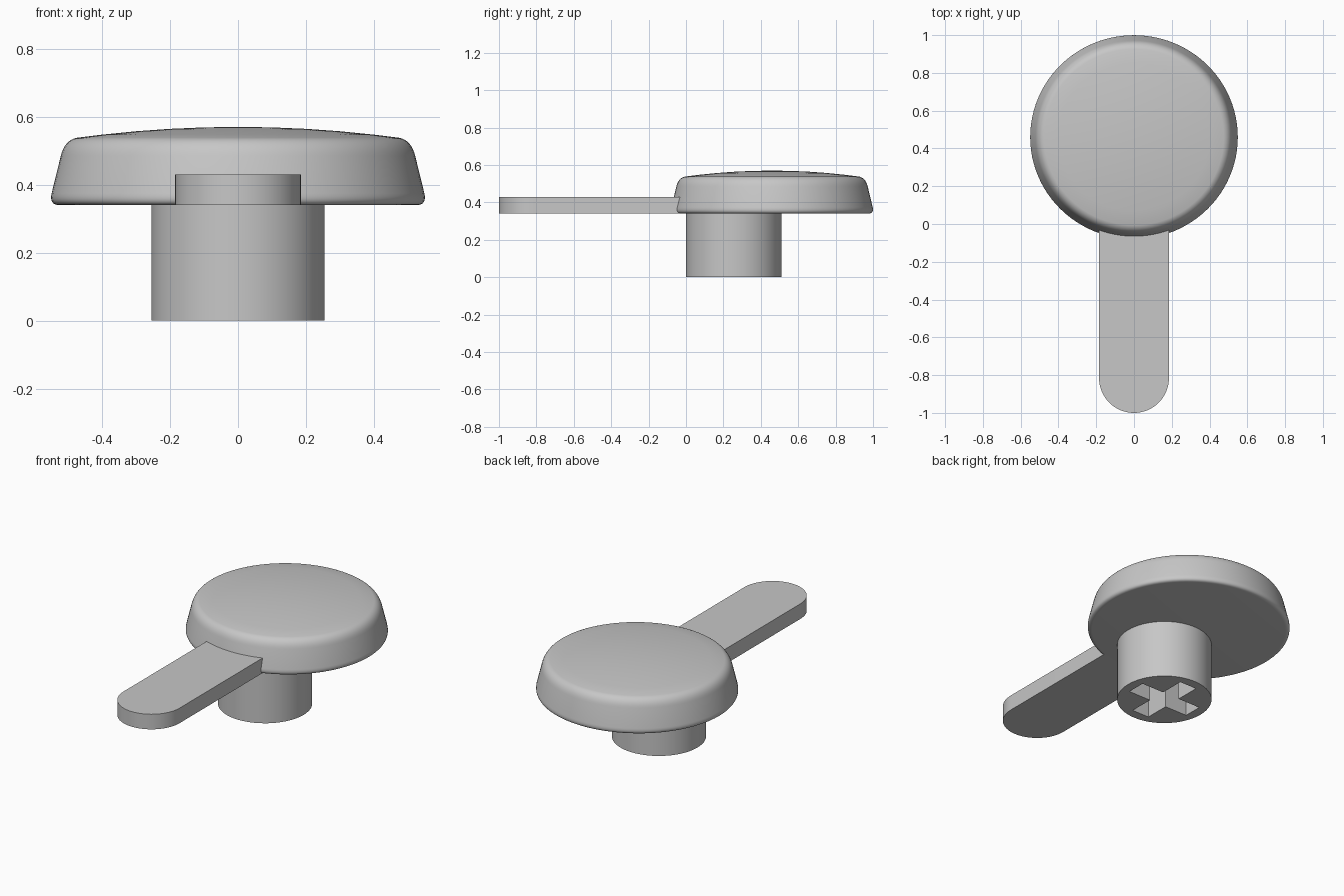
import bpy, bmesh, math
from mathutils import Vector

if "Cube" in bpy.data.objects:
    bpy.data.objects.remove(bpy.data.objects["Cube"])

BASE_Z = 0.34        # underside of cap and lever
STEM_Y = 0.255
CAP_Y = 0.46

grey = bpy.data.materials.new("light_grey")
grey.use_nodes = True
COLOUR = (0.57, 0.57, 0.57, 1)
grey.diffuse_color = COLOUR
grey.node_tree.nodes["Principled BSDF"].inputs["Base Color"].default_value = COLOUR


def make_object(name, bm):
    bmesh.ops.recalc_face_normals(bm, faces=bm.faces)
    mesh = bpy.data.meshes.new(name)
    bm.to_mesh(mesh)
    bm.free()
    mesh.materials.append(grey)
    obj = bpy.data.objects.new(name, mesh)
    bpy.context.collection.objects.link(obj)
    return obj


def select_only(obj):
    bpy.ops.object.select_all(action='DESELECT')
    obj.select_set(True)
    bpy.context.view_layer.objects.active = obj


def smooth(obj):
    select_only(obj)
    bpy.ops.object.shade_smooth_by_angle(angle=math.radians(30))


def prism(name, outline, z0, z1):
    """Extrude a flat outline from z0 up to z1."""
    bm = bmesh.new()
    face = bm.faces.new([bm.verts.new((x, y, z0)) for x, y in outline])
    top = bmesh.ops.extrude_face_region(bm, geom=[face])["geom"]
    verts = [v for v in top if isinstance(v, bmesh.types.BMVert)]
    bmesh.ops.translate(bm, verts=verts, vec=(0, 0, z1 - z0))
    return make_object(name, bm)


def arc(cx, cy, r, start, end, steps):
    angles = [start + (end - start) * i / steps for i in range(steps + 1)]
    return [(cx + r * math.cos(a), cy + r * math.sin(a)) for a in angles]


def rounded_corner(a, corner, b, steps=8):
    """Curve from a to b, pulled toward the corner point."""
    a, c, b = Vector(a), Vector(corner), Vector(b)
    ts = [i / steps for i in range(steps + 1)]
    return [a * (1 - t) ** 2 + c * 2 * t * (1 - t) + b * t * t for t in ts]


# Round cap: flat underside, sloped wall, shallow dome
profile = [Vector((0, BASE_Z))]
profile += rounded_corner((0.525, BASE_Z), (0.556, BASE_Z), (0.548, 0.375))
profile += rounded_corner((0.521, 0.485), (0.51, 0.53), (0.475, 0.538))
profile += [Vector((r, 0.57 - 0.142 * r * r)) for r in (0.4, 0.3, 0.2, 0.1, 0)]
bm = bmesh.new()
verts = [bm.verts.new((p.x, 0, p.y)) for p in profile]
edges = [bm.edges.new(pair) for pair in zip(verts, verts[1:])]
bmesh.ops.spin(bm, geom=verts + edges, cent=(0, 0, 0), axis=(0, 0, 1),
               angle=math.tau, steps=96, use_duplicate=False)
bmesh.ops.remove_doubles(bm, verts=bm.verts, dist=0.0001)
bmesh.ops.scale(bm, verts=bm.verts, vec=(1, 0.54 / 0.55, 1))
bmesh.ops.translate(bm, verts=bm.verts, vec=(0, CAP_Y, 0))
smooth(make_object("cap", bm))

# Lever with a rounded tip, running into the cap
W = 0.185
outline = [(W, 0.03), (-W, 0.03)] + arc(0, W - 1, W, math.pi, math.tau, 32)
smooth(prism("lever", outline, BASE_Z, 0.43))

# Stem with a cross-shaped socket
circle = arc(0, STEM_Y, 0.255, 0, math.tau, 64)[:-1]
stem = prism("stem", circle, 0, BASE_Z + 0.02)
L, w = 0.2, 0.055
cross = []
for i in range(4):
    c, s = round(math.cos(i * math.pi / 2)), round(math.sin(i * math.pi / 2))
    for x, y in ((L, -w), (L, w), (w, w)):
        cross.append((x * c - y * s, x * s + y * c + STEM_Y))
socket = prism("socket_cutter", cross, -0.1, BASE_Z)
socket.hide_render = True
cut = stem.modifiers.new("socket", 'BOOLEAN')
cut.operation = 'DIFFERENCE'
cut.solver = 'EXACT'
cut.object = socket
select_only(stem)
bpy.ops.object.modifier_apply(modifier=cut.name)
bpy.data.objects.remove(socket)
smooth(stem)
